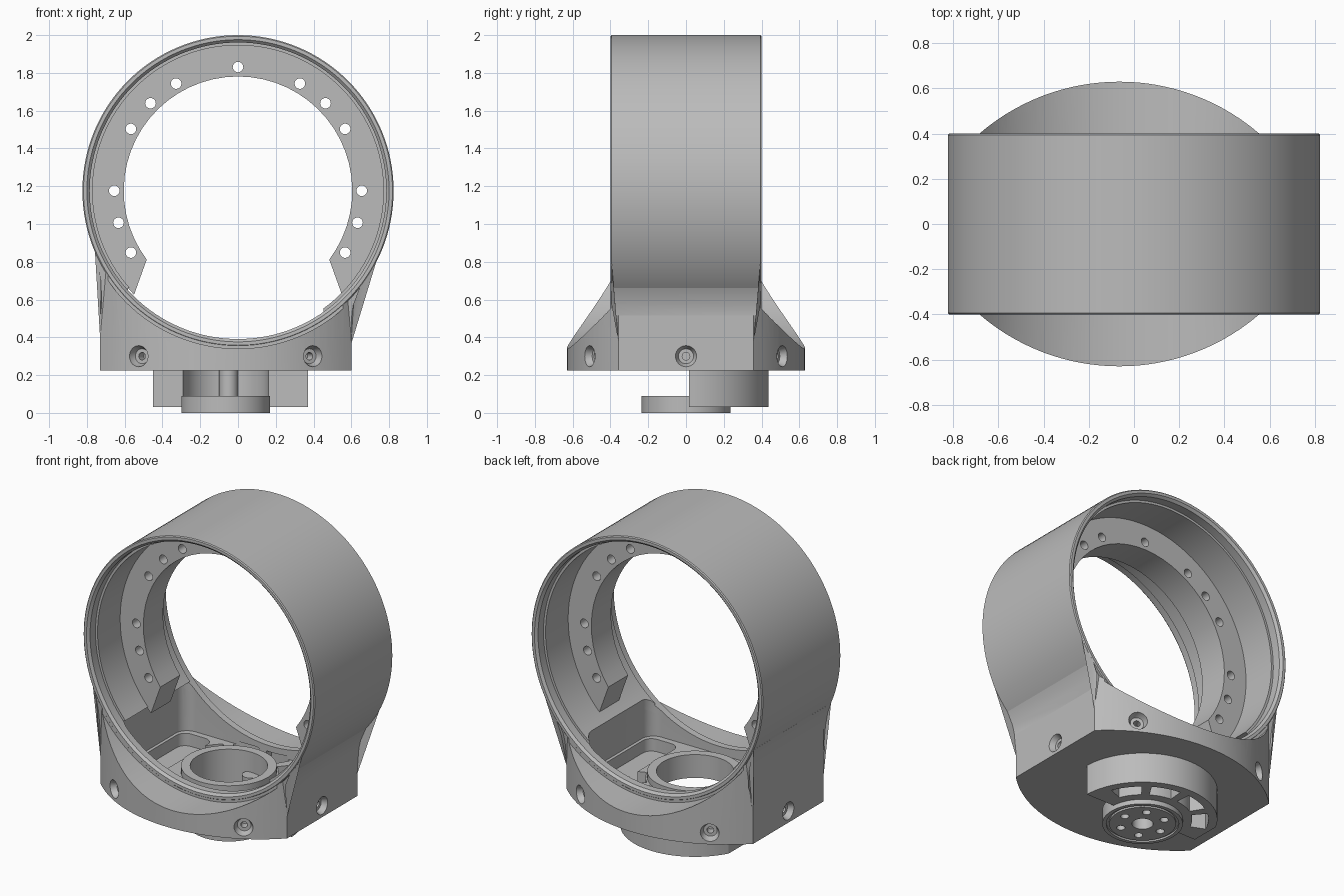
import bpy, bmesh
from math import sin, cos, pi, radians, sqrt
from mathutils import Matrix, Vector

if "Cube" in bpy.data.objects:
    bpy.data.objects.remove(bpy.data.objects["Cube"])

CX = -0.065         # centre of the base in x
RING_Z = 1.176      # height of the ring axis

SHADE = (0.5, 0.5, 0.5, 1)
grey = bpy.data.materials.new("plain_grey")
grey.use_nodes = True
grey.diffuse_color = SHADE
grey.node_tree.nodes["Principled BSDF"].inputs["Base Color"].default_value = SHADE


def make(name, bm):
    bm.normal_update()
    bmesh.ops.recalc_face_normals(bm, faces=bm.faces)
    if bm.calc_volume(signed=True) < 0:
        bmesh.ops.reverse_faces(bm, faces=bm.faces)
    mesh = bpy.data.meshes.new(name)
    bm.to_mesh(mesh)
    bm.free()
    mesh.materials.append(grey)
    ob = bpy.data.objects.new(name, mesh)
    bpy.context.collection.objects.link(ob)
    return ob


def add_prism(bm, pts, lo, hi, axis="z"):
    """Extrude a 2D outline along z, or an x-z outline along y."""
    def at(p, h):
        return (p[0], p[1], h) if axis == "z" else (p[0], h, p[1])
    a = [bm.verts.new(at(p, lo)) for p in pts]
    b = [bm.verts.new(at(p, hi)) for p in pts]
    bm.faces.new(a[::-1])
    bm.faces.new(b)
    for i in range(len(pts)):
        j = (i + 1) % len(pts)
        bm.faces.new((a[i], a[j], b[j], b[i]))


def prism(name, outlines, lo, hi, axis="z"):
    bm = bmesh.new()
    for pts in outlines:
        add_prism(bm, pts, lo, hi, axis)
    return make(name, bm)


def arc(r, a0, a1, n, cx=0.0, cy=0.0):
    return [(cx + r * cos(radians(a0 + (a1 - a0) * i / n)),
             cy + r * sin(radians(a0 + (a1 - a0) * i / n))) for i in range(n + 1)]


def circle(r, n=64, cx=0.0, cy=0.0):
    return arc(r, 0, 360, n, cx, cy)[:-1]


def rounded(x0, x1, y0, y1, r):
    return (arc(r, 0, 90, 6, x1 - r, y1 - r) + arc(r, 90, 180, 6, x0 + r, y1 - r)
            + arc(r, 180, 270, 6, x0 + r, y0 + r) + arc(r, 270, 360, 6, x1 - r, y0 + r))


def lathe(name, profile, place, n, tube=False):
    """Revolve (height, radius) pairs round z; a tube joins last to first."""
    bm = bmesh.new()
    rows = [[bm.verts.new((r * cos(2 * pi * i / n), r * sin(2 * pi * i / n), h))
             for i in range(n)] for h, r in profile]
    for a, b in zip(rows, rows[1:] + (rows[:1] if tube else [])):
        for i in range(n):
            j = (i + 1) % n
            bm.faces.new((a[i], a[j], b[j], b[i]))
    if not tube:
        bm.faces.new(rows[0][::-1])
        bm.faces.new(rows[-1])
    bm.transform(place)
    return make(name, bm)


def volume(mesh):
    bm = bmesh.new()
    bm.from_mesh(mesh)
    v = bm.calc_volume(signed=True)
    bm.free()
    return v


def cut(tool, *targets):
    """Subtract the tool, keeping the first solver result with a sound volume."""
    for ob in targets:
        before, removed = volume(ob.data), volume(tool.data)
        for solver in ("MANIFOLD", "EXACT"):
            mod = ob.modifiers.new("cut", "BOOLEAN")
            mod.operation, mod.solver, mod.object = "DIFFERENCE", solver, tool
            graph = bpy.context.evaluated_depsgraph_get()
            mesh = bpy.data.meshes.new_from_object(ob.evaluated_get(graph))
            ob.modifiers.remove(mod)
            if before - removed - 0.001 < volume(mesh) < before - 0.000001:
                ob.data = mesh
                break
    bpy.data.objects.remove(tool)


along_y = Matrix.Translation((0, 0, RING_Z)) @ Matrix.Rotation(-pi / 2, 4, "X")

# Ring drum with a stepped inner wall
half = [(0.33, 0.77), (0.33, 0.785), (0.385, 0.785), (0.4, 0.8), (0.4, 0.818), (0.394, 0.824)]
drum = lathe("ring_drum", half + [(-h, r) for h, r in reversed(half)], along_y, 128, True)

# Base with bowed front and back and flat sides
R, HALF = 0.95, 0.665
bow = [HALF * (1 - i / 16) for i in range(33)]
front = [(CX + u, -(0.63 - R + sqrt(R * R - u * u))) for u in bow]
base = prism("base", [front + [(x, -y) for x, y in reversed(front)]], 0.225, 0.74)

# Flared neck between base and ring
right = [(0.598, 0.36), (0.597, 0.5), (0.612, 0.58), (0.645, 0.665), (0.69, 0.745), (0.735, 0.81)]
left = [(-0.757, 0.85), (-0.737, 0.785), (-0.726, 0.7), (-0.722, 0.6), (-0.726, 0.5), (-0.728, 0.36)]
bm = bmesh.new()
add_prism(bm, right + left, -0.395, 0.395, "y")
for v in bm.verts:
    if v.co.z < 0.55:
        v.co.y *= 0.9
bmesh.ops.triangulate(bm, faces=bm.faces)
neck = make("neck", bm)

# Bore through base and neck, wider outside the ring
cut(prism("bore", [circle(0.801, 128, 0, RING_Z)], -0.9, 0.9, "y"), base, neck)
for lo, hi in ((-0.9, -0.398), (0.398, 0.9)):
    cut(prism("outer_bore", [circle(0.836, 128, 0, RING_Z)], lo, hi, "y"), base)

# Well in the base, open through the bottom of the ring
cut(prism("well", [rounded(CX - 0.56, CX + 0.56, -0.34, 0.34, 0.08)], 0.34, 0.66), base, neck, drum)
pockets = [rounded(CX - 0.54, CX - 0.32, -0.3, 0.3, 0.06),
           rounded(CX + 0.32, CX + 0.54, -0.3, 0.3, 0.06)]
cut(prism("pockets", pockets, 0.26, 0.5), base)
cut(prism("centre_hole", [circle(0.24, 64, CX)], 0.1, 0.6), base)

# Raised collar round the centre hole
collar = lathe("collar", [(0.23, 0.226), (0.23, 0.28), (0.38, 0.28), (0.38, 0.226)],
               Matrix.Translation((CX, 0, 0)), 64, True)

# Half-round housing under the base, with windows up into the well
shell = arc(0.437, 2, 178, 40, CX) + arc(0.226, 176, 4, 30, CX)
housing = prism("under_housing", [[(max(x, -0.45), y) for x, y in shell]], 0.03, 0.25)
windows = [arc(0.385, a, a + 27, 6, CX) + arc(0.29, a + 27, a, 6, CX)
           for a in (22, 58, 94, 130)]
cut(prism("windows", windows, -0.1, 0.6), base, housing)

# Countersunk screw holes round the base
spots = [(CX + sx * 0.46, sy * 0.508, sx * 0.46, sy * 0.83) for sx in (-1, 1) for sy in (-1, 1)]
spots += [(0.6, 0, 1, 0), (-0.73, 0, -1, 0)]
sink = [(-0.09, 0.02), (-0.035, 0.02), (-0.035, 0.04), (0, 0.056), (0.03, 0.056)]
for x, y, nx, ny in spots:
    turn = Vector((nx, ny, 0)).to_track_quat("Z", "Y").to_matrix().to_4x4()
    cut(lathe("screw_hole", sink, Matrix.Translation((x, y, 0.3)) @ turn, 24), base)

# Drilled mounting flange inside the ring
flange = prism("mounting_flange", [arc(0.605, 217, -37, 40, 0, RING_Z)
               + arc(0.778, -45, 225, 90, 0, RING_Z)], -0.1, 0.1, "y")
holes = []
for a in (-30, -15, 0, 30, 45, 60, 90, 120, 135, 150, 180, 195, 210):
    hx, hz = 0.655 * cos(radians(a)), RING_Z + 0.655 * sin(radians(a))
    holes.append(circle(0.028, 20, hx, hz))
cut(prism("flange_holes", holes, -0.3, 0.3, "y"), flange)

# Drilled disc at the very bottom, with a shallow groove
disc = prism("bottom_disc", [circle(0.235, 64, CX)], 0, 0.09)
cut(lathe("groove", [(-0.1, 0.195), (-0.1, 0.212), (0.012, 0.212), (0.012, 0.195)],
          Matrix.Translation((CX, 0, 0)), 64, True), disc)
drills = [circle(0.062, 32, CX)]
drills += [circle(0.025, 16, CX + 0.135 * cos(k * pi / 3), 0.135 * sin(k * pi / 3)) for k in range(6)]
cut(prism("disc_holes", drills, -0.1, 0.2), disc)

# Small post beside the disc
post = prism("inner_post", [circle(0.05, 24, CX + 0.015, 0.2)], 0.08, 0.25)

for ob in (drum, base, neck, collar, housing, flange, disc, post):
    bpy.ops.object.select_all(action="DESELECT")
    ob.select_set(True)
    bpy.context.view_layer.objects.active = ob
    bpy.ops.object.shade_smooth_by_angle(angle=radians(28))
